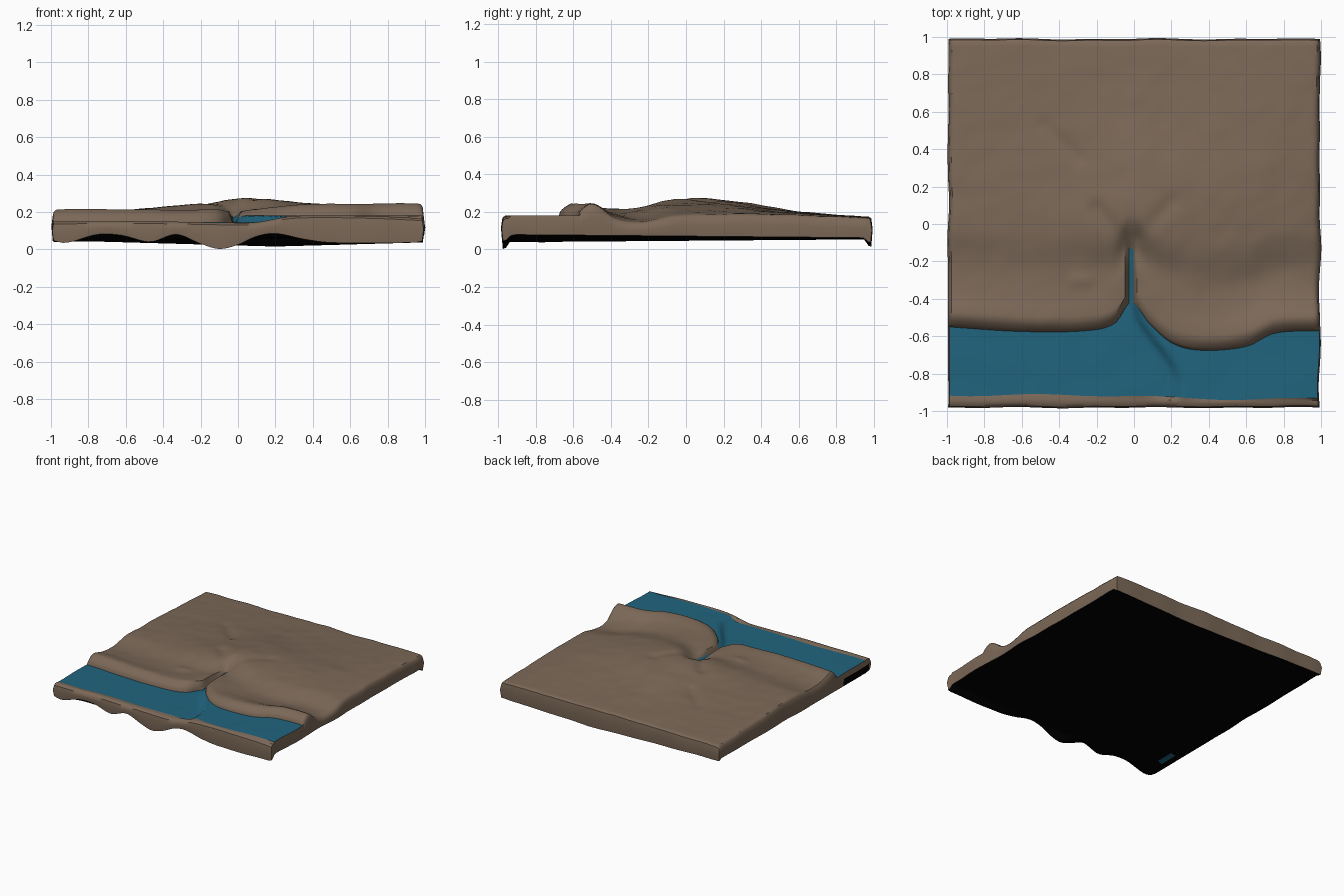
import bpy, bmesh, math
from mathutils import Vector, noise

if "Cube" in bpy.data.objects:
    bpy.data.objects.remove(bpy.data.objects["Cube"])


def material(name, rgb):
    m = bpy.data.materials.new(name)
    m.use_nodes = True
    m.diffuse_color = (*rgb, 1)
    bsdf = m.node_tree.nodes["Principled BSDF"]
    bsdf.inputs["Base Color"].default_value = (*rgb, 1)
    bsdf.inputs["Roughness"].default_value = 0.9
    return m


earth = material("brown earth", (0.20, 0.14, 0.097))
blue = material("river blue", (0.015, 0.128, 0.208))
black = material("black underside", (0, 0, 0))


def curve(xs, vs, x):
    """Smooth curve through the points (xs, vs)."""
    x = min(max(x, xs[0]), xs[-1])
    i = max(k for k in range(len(xs) - 1) if xs[k] <= x)

    def slope(k):
        a, b = max(k - 1, 0), min(k + 1, len(xs) - 1)
        return (vs[b] - vs[a]) / (xs[b] - xs[a])
    h = xs[i + 1] - xs[i]
    t = (x - xs[i]) / h
    return (vs[i] * (1 + 2 * t) * (1 - t) ** 2 + vs[i + 1] * t * t * (3 - 2 * t)
            + h * slope(i) * t * (1 - t) ** 2 + h * slope(i + 1) * t * t * (t - 1))


def ease(a, b, x):
    t = min(max((x - a) / (b - a), 0), 1)
    return t * t * (3 - 2 * t)


def groove(x, y, a, b, width):
    """One on the segment a-b, fading to zero away from it."""
    p, a, b = Vector((x, y)), Vector(a), Vector(b)
    t = min(max((p - a).dot(b - a) / (b - a).length_squared, 0), 1)
    return math.exp(-((p - a.lerp(b, t)).length / width) ** 2)


# Plan lines of the river
GULLY = -0.015
FOOT_X = [-1, -0.6, -0.25, -0.1, GULLY, 0.08, 0.2, 0.35, 0.6, 0.75, 1]
FOOT_Y = [-0.55, -0.575, -0.57, -0.53, -0.42, -0.53, -0.635, -0.675, -0.655, -0.585, -0.57]
# Ground heights by row, from the river bank to the back edge
COLS = [-1, -0.6, -0.25, 0.05, 0.3, 0.65, 1]
ROWS = [-0.55, -0.46, -0.36, -0.22, -0.03, 0.25, 0.6, 0.98]
LAND = [
    [.21, .212, .21, .215, .235, .243, .245],
    [.213, .213, .21, .215, .237, .24, .24],
    [.185, .195, .20, .215, .22, .20, .165],
    [.175, .185, .20, .21, .213, .178, .143],
    [.20, .21, .24, .272, .25, .22, .178],
    [.195, .205, .225, .25, .25, .22, .185],
    [.178, .187, .195, .20, .20, .195, .182],
    [.163, .168, .168, .172, .17, .17, .17]]


def bank_foot(x):
    return curve(FOOT_X, FOOT_Y, x)


def lip_back(x):
    return -0.915 - 0.02 * ease(-0.2, 0.4, x) + 0.006 * math.sin(9 * x)


def water_height(x, y):
    step = 0.02 + 0.23 * ease(-0.42, -0.85, y)
    ripple = 0.003 * noise.noise((x * 5, y * 5, 2))
    return 0.144 + 0.036 * ease(step - 0.05, step + 0.01, x) + ripple


def lip_height(x):
    return curve([-1, -0.5, 0, 0.1, 0.3, 0.7, 1],
                 [.148, .15, .142, .145, .178, .178, .165], x)


def land_height(x, y):
    foot = bank_foot(x)
    v = ROWS[0] + (y - foot) / (0.98 - foot) * (0.98 - ROWS[0])
    z = curve(ROWS, [curve(COLS, row, x) for row in LAND], v)
    z += 0.005 * noise.noise((x * 4, y * 4, 0)) + 0.003 * noise.noise((x * 11, y * 11, 5))
    # Creases above the gully, a hillside scar and a small rock
    z -= 0.016 * groove(x, y, (-0.2, 0.08), (-0.05, -0.1), 0.04)
    z -= 0.012 * groove(x, y, (0.03, -0.08), (0.2, 0.12), 0.04)
    z -= 0.012 * groove(x, y, (-0.48, 0.53), (-0.29, 0.34), 0.035)
    z += 0.012 * groove(x, y, (-0.32, -0.3), (-0.25, -0.3), 0.03)
    # Gully cut
    reach = 1 - ease(-0.15, -0.09, y)
    z -= 0.012 * reach * math.exp(-((x - GULLY) / 0.07) ** 2)
    bed = water_height(x, foot) + 0.025 * ease(-0.42, -0.14, y)
    cut = reach * (1 - ease(0.012, 0.032, abs(x - GULLY)))
    z += (min(bed, z) - z) * cut
    wet = water_height(x, foot)
    return wet + (z - wet) * min(1, (max(y - foot, 0) / 0.06) ** 0.45)


def bottom_height(x, y):
    """Sloping base with wavy lips hanging at the front and the back."""
    front = curve([-1, -.92, -.75, -.62, -.47, -.33, -.2, -.1, 0, .1, .2, .35, .5, .95, 1],
                  [.05, .035, .08, .075, .04, .08, .03, .002, .025, .07, .085, .055, .036, .037, .05], x)
    back = 0.015 + 0.028 * min(1, abs(x - 0.2))
    right, left = 0.038 + 0.008 * (y + 1), 0.08 - 0.009 * (y + 1)
    z = right + (left - right) * (x + 1) / 2
    z += (front - z) * (1 - ease(-0.97, -0.92, y))
    return z + (back - z) * ease(0.94, 0.98, y)


# Columns gather at the gully and at the sides
xs = sorted({round(-0.96 + 0.024 * i, 3) for i in range(81)
             if abs(-0.96 + 0.024 * i - GULLY) > 0.045}
            | {round(GULLY + s * d, 4) for s in (-1, 1) for d in (0, .012, .022, .032, .043)}
            | {-0.993, -0.98, 0.98, 0.993})
LIP_ROWS, WATER_ROWS, LAND_ROWS = 3, 14, 64


def row_positions(x):
    lip, foot = lip_back(x), bank_foot(x)
    ys = [-0.975, -0.958, (lip - 0.958) / 2]
    ys += [lip + (foot - lip) * i / WATER_ROWS for i in range(WATER_ROWS + 1)]
    ys += [foot + d for d in (0.005, 0.015, 0.035, 0.06)]
    ys += [ys[-1] + (0.97 - foot - 0.06) * i / LAND_ROWS for i in range(1, LAND_ROWS + 1)]
    return ys + [0.983]


def top_point(x, j, y, last):
    if j < LIP_ROWS:
        z = lip_height(x) - (0.012 if j == 0 else 0)
    elif j <= LIP_ROWS + WATER_ROWS:
        z = water_height(x, y)
    else:
        z = land_height(x, y) - (0.008 if j == last else 0)
        z -= 0.018 * ease(0.975, 0.995, abs(x))
    return Vector((x, y, z))


top = []
for x in xs:
    ys = row_positions(x)
    top.append([top_point(x, j, y, len(ys) - 1) for j, y in enumerate(ys)])
NX, NY = len(top), len(top[0])

# Uneven outline, eased in from the rim
for column in top:
    for p in column:
        x, y = p.x, p.y
        p.x -= 0.012 * (0.5 + noise.noise((y * 4, x, 3))) * ease(0.93, 0.993, abs(x)) * math.copysign(1, x)
        p.y -= 0.008 * noise.noise((x * 4, y, 7)) * ease(0.93, 0.975, abs(y))
bottom = [[Vector((p.x, p.y, bottom_height(p.x, p.y))) for p in column] for column in top]


def is_wet(i, j):
    river = LIP_ROWS <= j < LIP_ROWS + WATER_ROWS
    mid_x = (xs[i] + xs[i + 1]) / 2
    gully = j >= LIP_ROWS + WATER_ROWS and abs(mid_x - GULLY) < 0.0121 and top[i][j].y < -0.14
    return river or gully


def make_part(name, quads, mat):
    bm = bmesh.new()
    for quad in quads:
        bm.faces.new([bm.verts.new(p) for p in quad])
    bmesh.ops.remove_doubles(bm, verts=bm.verts, dist=0.00005)
    mesh = bpy.data.meshes.new(name)
    bm.to_mesh(mesh)
    bm.free()
    mesh.materials.append(mat)
    ob = bpy.data.objects.new(name, mesh)
    bpy.context.collection.objects.link(ob)
    bpy.ops.object.select_all(action='DESELECT')
    bpy.context.view_layer.objects.active = ob
    ob.select_set(True)
    bpy.ops.object.shade_smooth_by_angle(angle=math.radians(40))


def cell(grid, i, j):
    return [grid[i][j], grid[i + 1][j], grid[i + 1][j + 1], grid[i][j + 1]]


cells = [(i, j) for i in range(NX - 1) for j in range(NY - 1)]
land = [cell(top, i, j) for i, j in cells if not is_wet(i, j)]
base = [cell(bottom, i, j)[::-1] for i, j in cells]

# Side walls: a slightly bulging band around the whole rim
rim = ([(i, 0) for i in range(NX - 1)] + [(NX - 1, j) for j in range(NY - 1)]
       + [(i, NY - 1) for i in range(NX - 1, 0, -1)] + [(0, j) for j in range(NY - 1, 0, -1)])


def wall_column(i, j):
    a, b = top[i][j], bottom[i][j]
    mid = a.lerp(b, 0.4)
    mid.x += 0.007 * ((i == NX - 1) - (i == 0))
    mid.y += 0.007 * ((j == NY - 1) - (j == 0))
    return [b, mid, a]


walls = [wall_column(i, j) for i, j in rim]
for k, a in enumerate(walls):
    b = walls[(k + 1) % len(walls)]
    # The base shows below the river on the right-hand side
    bare = a[0].x < -0.97 and -0.94 < a[0].y < -0.62
    (base if bare else land).append([a[0], b[0], b[1], a[1]])
    land.append([a[1], b[1], b[2], a[2]])

make_part("ground", land, earth)
make_part("river", [cell(top, i, j) for i, j in cells if is_wet(i, j)], blue)
make_part("underside", base, black)
# Patch of water showing through the base
patch = [Vector((x, y, bottom_height(x, y) - 0.003)) for x, y in
         ((-0.93, -0.79), (-0.93, -0.63), (-0.88, -0.62), (-0.88, -0.77))]
make_part("water_patch", [patch], blue)
